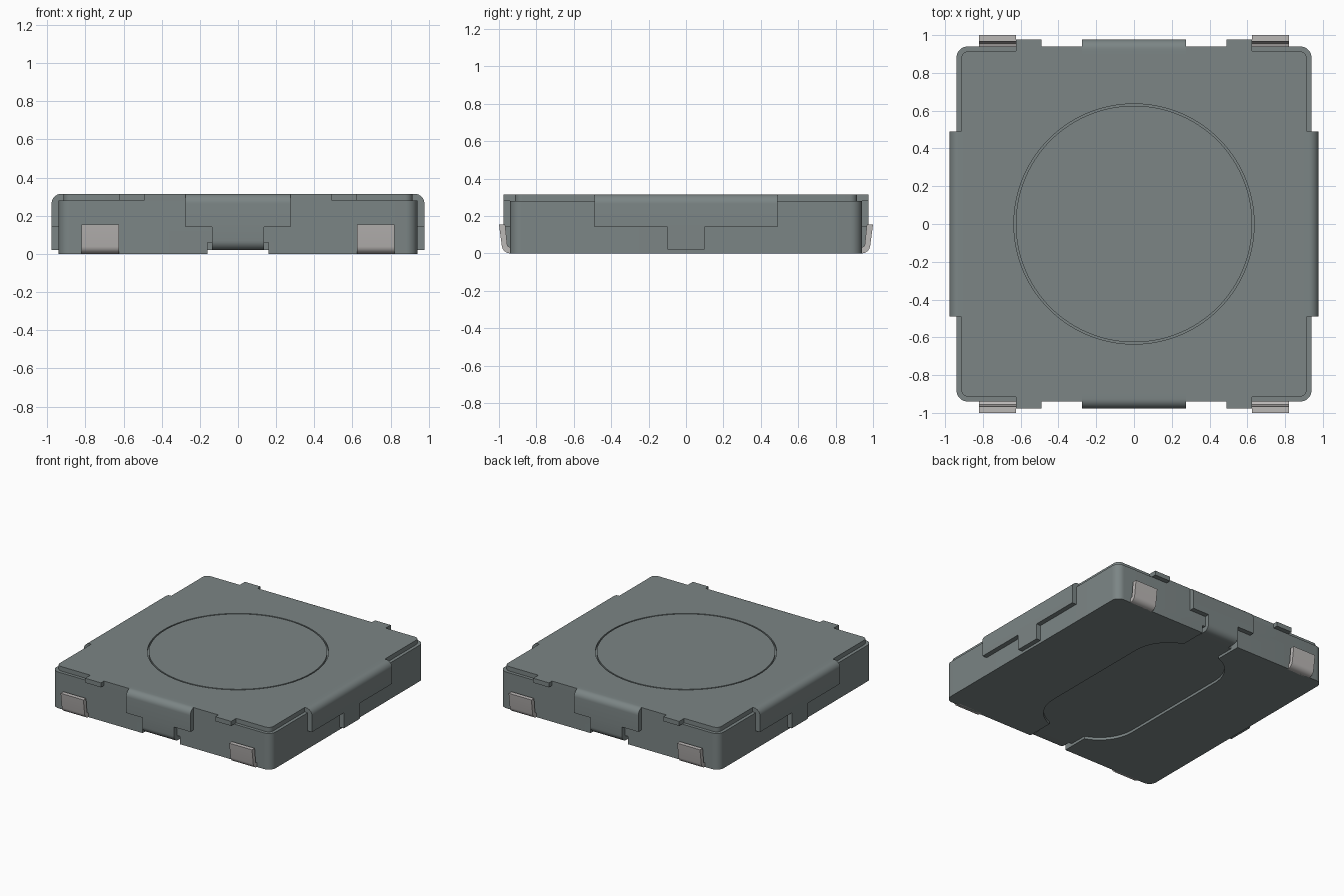
import bpy, bmesh
from math import cos, sin, pi, radians
from mathutils import Vector

cube = bpy.data.objects.get("Cube")
if cube:
    bpy.data.objects.remove(cube)


def material(name, rgb):
    m = bpy.data.materials.new(name)
    m.use_nodes = True
    m.diffuse_color = (*rgb, 1)
    m.node_tree.nodes["Principled BSDF"].inputs["Base Color"].default_value = (*rgb, 1)
    return m


GREY = material("slate grey", (0.20, 0.235, 0.235))
TIN = material("tin plating", (0.50, 0.48, 0.47))


def arc(cx, cy, r, a0, a1, n=8):
    steps = [radians(a0 + (a1 - a0) * i / n) for i in range(n + 1)]
    return [(cx + r * cos(a), cy + r * sin(a)) for a in steps]


def four_way(quarter):
    """Close an outline from its first quadrant, listed counterclockwise."""
    left = [(-x, y) for x, y in reversed(quarter)]
    half = quarter + left
    return half + [(-x, -y) for x, y in half]


def rounded(w, d, r, n=8):
    return four_way(arc(w - r, d - r, r, 0, 90, n))


def prism(name, pts, lo, hi, place=lambda u, v, t: (u, v, t), mat=GREY):
    """Extrude a 2D outline from lo to hi; place maps it into space."""
    bm = bmesh.new()
    a, b = ([bm.verts.new(place(u, v, t)) for u, v in pts] for t in (lo, hi))
    bm.faces.new(a)
    bm.faces.new(b)
    for i in range(len(pts)):
        j = (i + 1) % len(pts)
        bm.faces.new((a[i], a[j], b[j], b[i]))
    bmesh.ops.recalc_face_normals(bm, faces=bm.faces)
    mesh = bpy.data.meshes.new(name)
    bm.to_mesh(mesh)
    bm.free()
    ob = bpy.data.objects.new(name, mesh)
    bpy.context.collection.objects.link(ob)
    mesh.materials.append(mat)
    smooth(ob)
    return ob


def smooth(ob):
    for p in ob.data.polygons:
        p.use_smooth = True
    ob.data.set_sharp_from_angle(angle=radians(30))


def cut(ob, cutters):
    for c in cutters:
        mod = ob.modifiers.new("cut", "BOOLEAN")
        mod.operation, mod.solver, mod.object = "DIFFERENCE", "EXACT", c
    bpy.context.view_layer.update()
    dg = bpy.context.evaluated_depsgraph_get()
    mesh = bpy.data.meshes.new_from_object(ob.evaluated_get(dg))
    ob.modifiers.clear()
    ob.data = mesh
    for c in cutters:
        bpy.data.objects.remove(c)
    smooth(ob)


def rect(x0, x1, y0, y1):
    return [(x0, y0), (x1, y0), (x1, y1), (x0, y1)]


TOP, SEAM, LOW = 0.315, 0.28, 0.02
SIDE, OUT, IN = 0.94, 0.977, 0.90

# Body block with underside pocket, channel and end notches
body = prism("body", rounded(SIDE, SIDE, 0.06), 0, SEAM)
cutters = [prism("pocket_cutter", rounded(0.36, 0.75, 0.3, 16), -0.1, LOW),
           prism("channel_cutter", rect(-0.16, 0.16, -1.1, 1.1), -0.1, LOW)]
for s in (-1, 1):
    y0, y1 = sorted((s * 0.87, s * 1.1))
    cutters.append(prism("notch_cutter", rect(-0.16, 0.16, y0, y1), -0.1, 0.06))
cut(body, cutters)

# Cover plate with small edge tabs and a ring groove around its centre
outline = four_way([(IN, 0.49), (0.915, 0.49)] + arc(0.875, 0.875, 0.04, 0, 90) + [
    (0.625, 0.915), (0.625, OUT), (0.49, OUT), (0.49, SIDE), (0.275, SIDE), (0.275, IN)])
plate = prism("cover_plate", outline, SEAM, TOP)
cut(plate, [prism("groove_cutter", arc(0, 0, 0.636, 0, 357, 119), TOP - 0.015, 0.4)])
prism("centre_disc", arc(0, 0, 0.626, 0, 357, 119), TOP - 0.02, TOP)

# Folded flaps: bent upper part and narrower tongue on every side
bend = arc(OUT - 0.05, TOP - 0.05, 0.05, 90, 0)
upper = [(IN, SEAM), (IN, TOP)] + bend + [(OUT, 0.14), (SIDE, 0.14), (SIDE, SEAM)]
straight = [(OUT, 0.14), (OUT, LOW), (SIDE, LOW), (SIDE, 0.14)]
curled = [(OUT, 0.14)] + arc(OUT - 0.05, LOW + 0.05, 0.05, 0, -90) + [
    (0.87, LOW), (0.87, 0.06), (SIDE, 0.06), (SIDE, 0.14)]


def facing_x(s):
    return lambda u, v, t: (s * u, t, v)


def facing_y(s):
    return lambda u, v, t: (t, s * u, v)


for facing, s, label, wide, narrow, tongue in (
        (facing_x, 1, "left", 0.49, 0.10, straight),
        (facing_x, -1, "right", 0.49, 0.10, straight),
        (facing_y, -1, "front", 0.275, 0.135, curled),
        (facing_y, 1, "back", 0.275, 0.135, curled)):
    prism(label + "_flap", upper, -wide, wide, facing(s))
    prism(label + "_tongue", tongue, -narrow, narrow, facing(s))

# Solder leads: curved foot rising to an outward-leaning end
lead = [(0.92, 0)] + arc(0.94, 0.045, 0.045, -90, -8) + [
    (1.0, 0.155), (0.967, 0.155), (0.955, 0.04), (0.935, 0.03), (0.92, 0.03)]
for s, end in ((-1, "front"), (1, "back")):
    for lo, hi, hand in ((0.625, 0.82, "left"), (-0.82, -0.625, "right")):
        prism(f"{end}_{hand}_lead", lead, lo, hi, facing_y(s), TIN)
